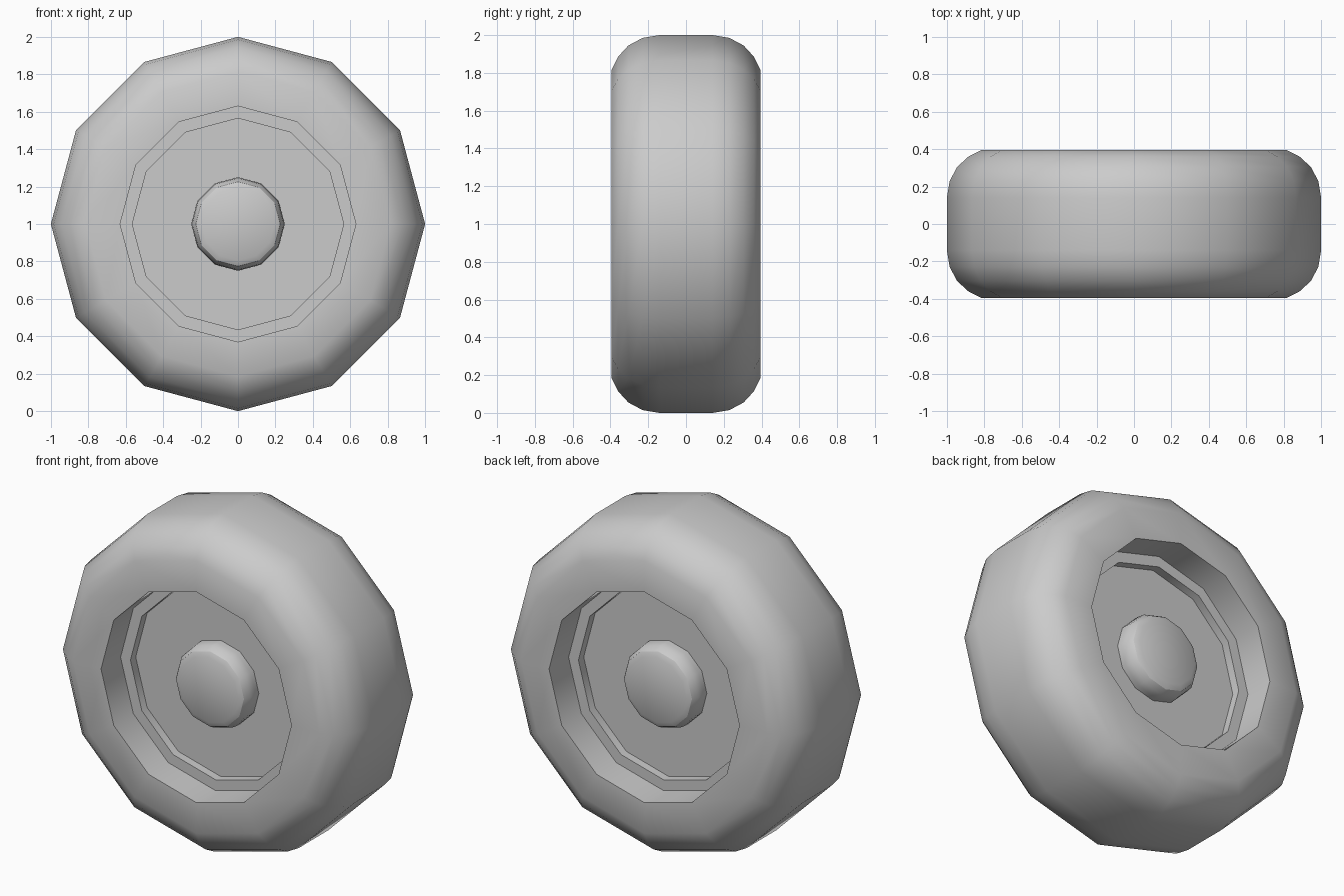
import bpy, bmesh, math

if "Cube" in bpy.data.objects:
    bpy.data.objects.remove(bpy.data.objects["Cube"])

SIDES = 12


def lathe(name, half_profile):
    """Spin (radius, depth) points around the y axis; mirror the profile front to back."""
    profile = [(r, -d) for r, d in half_profile]
    profile += [(r, d) for r, d in reversed(half_profile) if d > 0]
    bm = bmesh.new()
    rings = []
    for r, y in profile:
        if r == 0:
            rings.append([bm.verts.new((0, y, 1))] * SIDES)
        else:
            rings.append([bm.verts.new((r * math.cos(math.tau * i / SIDES), y,
                                        1 + r * math.sin(math.tau * i / SIDES)))
                          for i in range(SIDES)])
    for a, b in zip(rings, rings[1:]):
        for i in range(SIDES):
            j = (i + 1) % SIDES
            corners = list(dict.fromkeys((a[i], a[j], b[j], b[i])))
            bm.faces.new(corners)
    bmesh.ops.recalc_face_normals(bm, faces=bm.faces)
    mesh = bpy.data.meshes.new(name)
    bm.to_mesh(mesh)
    bm.free()
    obj = bpy.data.objects.new(name, mesh)
    bpy.context.collection.objects.link(obj)
    bpy.ops.object.select_all(action='DESELECT')
    obj.select_set(True)
    bpy.context.view_layer.objects.active = obj
    bpy.ops.object.shade_smooth_by_angle(angle=math.radians(32))
    return obj


# Tyre with rounded shoulders, stepped rim recess and sunken disc on both sides
lathe("wheel", [(0, 0.16), (0.565, 0.16), (0.565, 0.21), (0.63, 0.21),
                (0.63, 0.395), (0.815, 0.395), (0.885, 0.36), (0.945, 0.305),
                (0.985, 0.23), (1.0, 0.14)])

# Rounded hub cap, running through the disc to both sides
lathe("hub", [(0, 0.28), (0.195, 0.28), (0.225, 0.265), (0.245, 0.23), (0.25, 0.19),
              (0.25, 0.15)])
